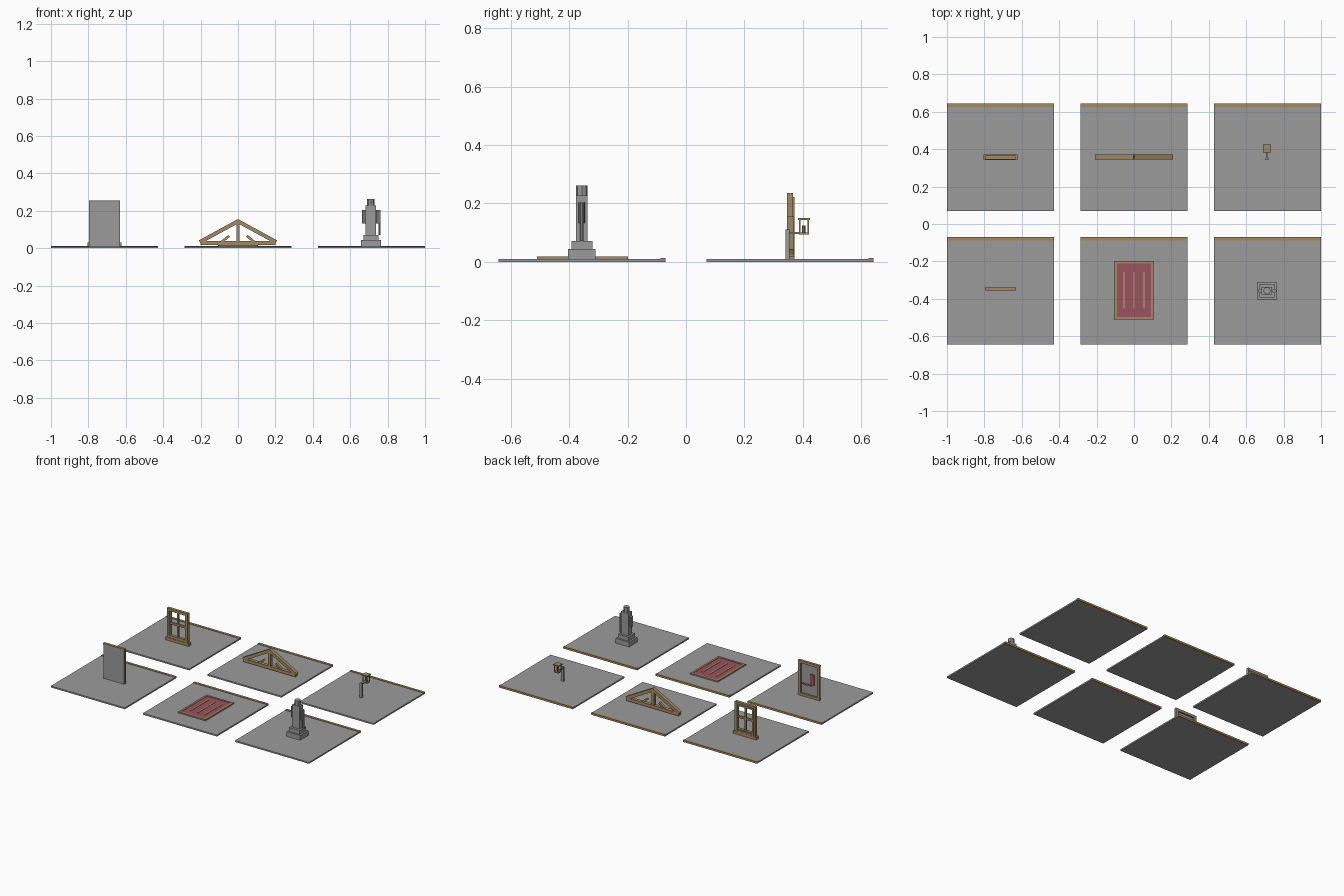
import bpy, math
from mathutils import Vector

if "Cube" in bpy.data.objects:
    bpy.data.objects.remove(bpy.data.objects["Cube"])


def material(name, rgb):
    m = bpy.data.materials.new(name)
    m.diffuse_color = (*rgb, 1)
    m.use_nodes = True
    m.node_tree.nodes["Principled BSDF"].inputs["Base Color"].default_value = m.diffuse_color
    return m


GREY = material("stone grey", (0.33, 0.33, 0.33))
WOOD = material("tan wood", (0.37, 0.26, 0.125))
PINK = material("dusty red", (0.33, 0.085, 0.12))


def box(name, x0, x1, y0, y1, z0, z1, mat):
    """Box from its limits."""
    bpy.ops.mesh.primitive_cube_add(size=1, location=((x0 + x1) / 2, (y0 + y1) / 2, (z0 + z1) / 2))
    o = bpy.context.object
    o.name = name
    o.scale = (x1 - x0, y1 - y0, z1 - z0)
    o.data.materials.append(mat)
    return o


def cyl(name, x, y, z0, z1, r, mat, n=8):
    bpy.ops.mesh.primitive_cylinder_add(vertices=n, radius=r, depth=z1 - z0, location=(x, y, (z0 + z1) / 2))
    o = bpy.context.object
    o.name = name
    o.data.materials.append(mat)
    return o


def beam(name, a, b, y, depth, thick, mat):
    """Straight beam in the xz plane between two (x, z) points."""
    d = Vector((b[0] - a[0], b[1] - a[1]))
    h = d.length / 2
    o = box(name, -h, h, -depth / 2, depth / 2, -thick / 2, thick / 2, mat)
    o.location = ((a[0] + b[0]) / 2, y, (a[1] + b[1]) / 2)
    o.rotation_euler = (0, -math.atan2(d.y, d.x), 0)
    return o


def frame(name, x, hw, y0, y1, z0, z1, t, mat):
    """Rectangular upright frame made of two stiles and two rails."""
    for s in (-1, 1):
        e = sorted((x + s * hw, x + s * (hw - t)))
        box(name + "_stile", e[0], e[1], y0, y1, z0, z1, mat)
    box(name + "_top_rail", x - hw + t, x + hw - t, y0, y1, z1 - t, z1, mat)
    box(name + "_bottom_rail", x - hw + t, x + hw - t, y0, y1, z0, z0 + t, mat)


X, Y, H, F = 0.7135, 0.3565, 0.2865, 0.010

# six floor tiles, each with a wooden strip along its back edge
for cx in (-X, 0, X):
    for cy in (-Y, Y):
        box("floor_tile", cx - H, cx + H, cy - H, cy + H - 0.017, 0, F, GREY)
        box("edge_strip", cx - H, cx + H, cy + H - 0.017, cy + H, 0, 0.013, WOOD)

# panelled board: grey front, framed back
box("board_panel", -X - 0.081, -X + 0.081, -0.356, -0.350, F, 0.247, GREY)
frame("board_frame", -X, 0.083, -0.350, -0.339, F, 0.255, 0.018, WOOD)
box("board_top_cap", -X - 0.083, -X + 0.083, -0.356, -0.350, 0.247, 0.255, WOOD)
box("board_red_plate", -0.752, -0.720, -0.350, -0.343, 0.10, 0.175, PINK)
box("board_latch_bar", -0.73, -0.655, -0.350, -0.342, 0.091, 0.099, WOOD)

# window with sill, frame, sash and glazing bars
box("window_sill", -X - 0.09, -X + 0.09, 0.343, 0.372, F, 0.030, WOOD)
frame("window_frame", -X, 0.080, 0.346, 0.366, 0.030, 0.235, 0.018, WOOD)
frame("window_sash", -X, 0.070, 0.364, 0.371, 0.030, 0.222, 0.011, WOOD)
box("window_mullion", -X - 0.006, -X + 0.006, 0.350, 0.364, 0.048, 0.217, WOOD)
box("window_crossbar", -X - 0.062, -X + 0.062, 0.350, 0.364, 0.125, 0.138, WOOD)

# roof truss
TY = 0.358
box("truss_tie_beam", -0.2, 0.2, TY - 0.012, TY + 0.012, 0.016, 0.038, WOOD)
box("truss_king_post", -0.009, 0.009, TY - 0.011, TY + 0.011, 0.038, 0.14, WOOD)
for s in (-1, 1):
    beam("truss_rafter", (s * 0.204, 0.033), (s * -0.003, 0.146), TY, 0.025, 0.021, WOOD)
    beam("truss_strut", (s * 0.088, 0.033), (s * 0.047, 0.066), TY, 0.018, 0.013, WOOD)

# lantern hanging on a bracket from a post
LX, LY = 0.711, 0.404
box("lantern_post", LX - 0.009, LX + 0.009, 0.341, 0.354, F, 0.110, GREY)
box("lantern_arm", LX - 0.003, LX + 0.003, 0.354, 0.390, 0.096, 0.102, GREY)
box("lantern_base", LX - 0.018, LX + 0.018, LY - 0.017, LY + 0.017, 0.094, 0.101, WOOD)
box("lantern_cap", LX - 0.022, LX + 0.022, LY - 0.021, LY + 0.021, 0.143, 0.150, WOOD)
for sx in (-1, 1):
    for sy in (-1, 1):
        px, py = LX + sx * 0.0145, LY + sy * 0.0145
        box("lantern_upright", px - 0.0025, px + 0.0025, py - 0.0025, py + 0.0025, 0.101, 0.143, WOOD)
cyl("lantern_candle", LX, LY, 0.101, 0.125, 0.006, WOOD)

# rug with border and three stripes
RY = -0.354
box("rug_field", -0.095, 0.095, RY - 0.145, RY + 0.145, F, 0.016, PINK)
for s in (-1, 1):
    e = sorted((s * 0.092, s * 0.106))
    box("rug_side_border", e[0], e[1], RY - 0.156, RY + 0.156, F, 0.0185, WOOD)
    e = sorted((RY + s * 0.142, RY + s * 0.156))
    box("rug_end_border", -0.092, 0.092, e[0], e[1], F, 0.0185, WOOD)
for cx in (-0.054, 0, 0.054):
    box("rug_stripe", cx - 0.005, cx + 0.005, RY - 0.097, RY + 0.097, 0.014, 0.018, WOOD)

# statue on a stepped plinth
SX, SY = 0.711, -0.357
box("plinth_base", SX - 0.053, SX + 0.053, SY - 0.047, SY + 0.047, F, 0.043, GREY)
box("plinth_step", SX - 0.041, SX + 0.041, SY - 0.036, SY + 0.036, 0.043, 0.071, GREY)
box("statue_body", SX - 0.028, SX + 0.028, SY - 0.020, SY + 0.020, 0.071, 0.228, GREY)
cyl("statue_head", SX, SY, 0.228, 0.262, 0.020, GREY)
for s in (-1, 1):
    cyl("statue_arm", SX + s * 0.038, SY, 0.133, 0.204, 0.011, GREY)
cyl("statue_staff", SX + 0.046, SY, 0.071, 0.204, 0.006, GREY)
